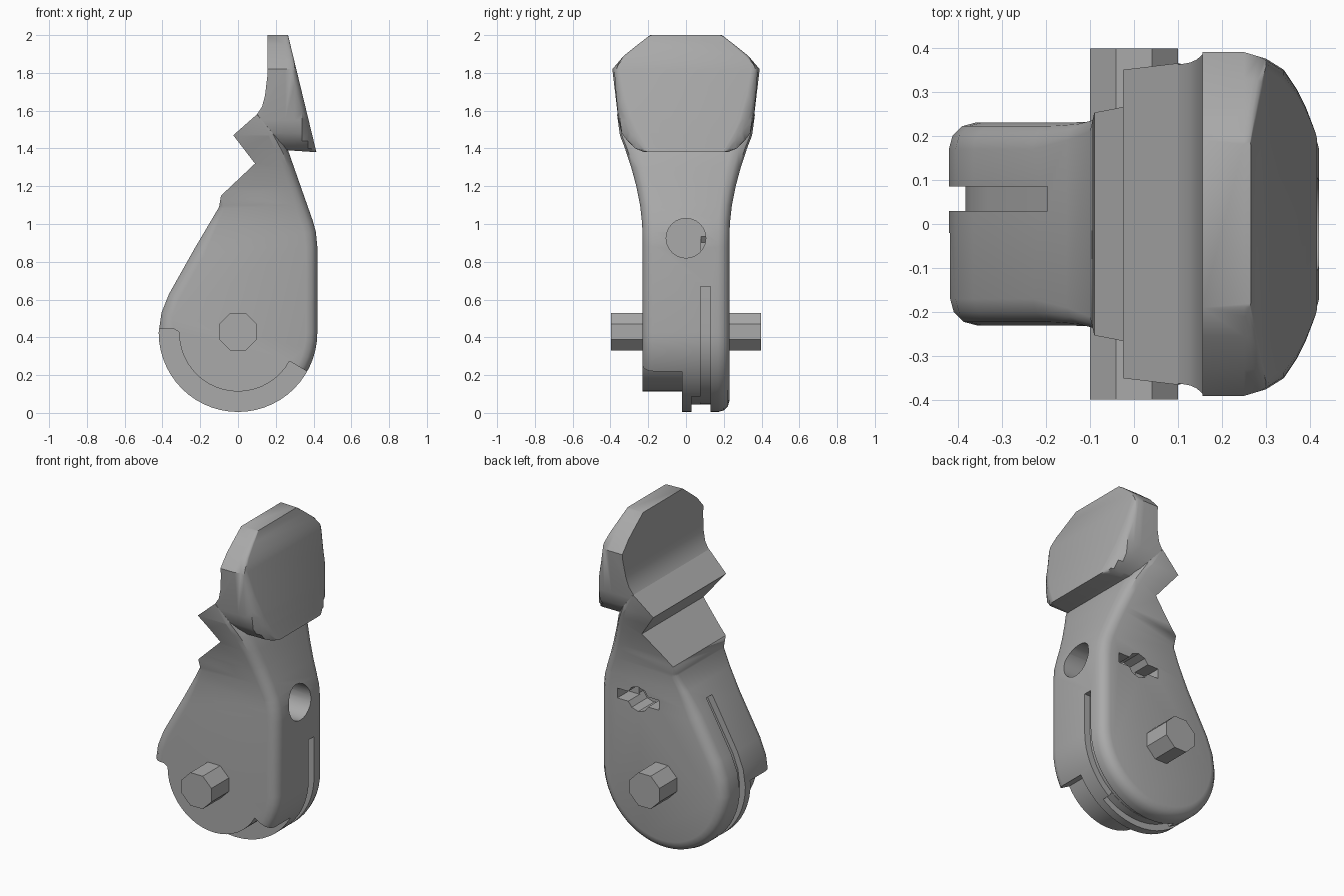
import bpy, bmesh
from math import sin, cos, pi, radians
from mathutils import Vector

if "Cube" in bpy.data.objects:
    bpy.data.objects.remove(bpy.data.objects["Cube"])

steel = bpy.data.materials.new("plain grey steel")
steel.use_nodes = True
GREY = (0.40, 0.40, 0.40, 1)
steel.diffuse_color = GREY
steel.node_tree.nodes["Principled BSDF"].inputs["Base Color"].default_value = GREY

PIVOT = Vector((0, 0.425))


def arc(radius, start, end, steps=16):
    """Points on a circle about the pivot, angles in degrees."""
    angles = [radians(start + (end - start) * i / steps) for i in range(steps + 1)]
    return [(radius * cos(a), PIVOT.y + radius * sin(a)) for a in angles]


def lerp(table, v):
    """Piecewise linear lookup."""
    for (a, fa), (b, fb) in zip(table, table[1:]):
        if v <= b:
            return fa + (fb - fa) * max(0, (v - a) / (b - a))
    return table[-1][1]


def finish(name, bm):
    bmesh.ops.remove_doubles(bm, verts=bm.verts, dist=0.0005)
    bmesh.ops.recalc_face_normals(bm, faces=bm.faces)
    mesh = bpy.data.meshes.new(name)
    bm.to_mesh(mesh)
    bm.free()
    mesh.materials.append(steel)
    obj = bpy.data.objects.new(name, mesh)
    bpy.context.collection.objects.link(obj)
    return obj


def slab(name, outline, y0, y1):
    """Plain prism of an x-z outline."""
    bm = bmesh.new()
    face = bm.faces.new([bm.verts.new((x, y0, z)) for x, z in outline])
    new = bmesh.ops.extrude_face_region(bm, geom=[face])["geom"]
    bmesh.ops.translate(bm, vec=(0, y1 - y0, 0),
                        verts=[v for v in new if isinstance(v, bmesh.types.BMVert)])
    return finish(name, bm)


def rounded_slab(name, outline, half, width, xs, zs):
    """Prism with a rounded rim (radius per point), then widened by width(x, z)."""
    bm = bmesh.new()
    pts = [Vector(p[:2]) for p in outline]
    count = len(pts)
    area = sum(pts[i - 1].cross(pts[i]) for i in range(count))
    turn = 1 if area > 0 else -1
    inward = []
    for i in range(count):
        d = (pts[i] - pts[i - 1]).normalized() + (pts[(i + 1) % count] - pts[i]).normalized()
        inward.append(Vector((-d.y, d.x)).normalized() * turn)
    levels = [(s, a) for s, seq in ((-1, (90, 60, 30, 0)), (1, (0, 30, 60, 90)))
              for a in map(radians, seq)]
    rings = []
    for side, a in levels:
        ring = []
        for p, n, (_, _, r) in zip(pts, inward, outline):
            q = p + n * r * (1 - cos(a))
            ring.append(bm.verts.new((q.x, side * (half - r + r * sin(a)), q.y)))
        rings.append(ring)
    for lo, hi in zip(rings, rings[1:]):
        for i in range(count):
            bm.faces.new((lo[i - 1], lo[i], hi[i], hi[i - 1]))
    bm.faces.new(rings[0])
    bm.faces.new(rings[-1])
    bmesh.ops.remove_doubles(bm, verts=bm.verts, dist=0.0005)
    cuts = [((x, 0, 0), (1, 0, 0)) for x in xs] + [((0, 0, z), (0, 0, 1)) for z in zs]
    for co, no in cuts:
        bmesh.ops.bisect_plane(bm, geom=bm.verts[:] + bm.edges[:] + bm.faces[:],
                               plane_co=co, plane_no=no, dist=0.0001)
    for v in bm.verts:
        v.co.y *= width(v.co.x, v.co.z) / half
    return finish(name, bm)


def cut(obj, cutter):
    cutter.hide_render = True
    mod = obj.modifiers.new("cut", "BOOLEAN")
    mod.operation = "DIFFERENCE"
    mod.solver = "EXACT"
    mod.object = cutter
    bpy.context.view_layer.objects.active = obj
    bpy.ops.object.modifier_apply(modifier=mod.name)
    bpy.data.objects.remove(cutter)


def cylinder(name, radius, length, loc, rot, sides):
    bpy.ops.mesh.primitive_cylinder_add(vertices=sides, radius=radius, depth=length,
                                        location=loc, rotation=rot)
    obj = bpy.context.object
    obj.name = name
    obj.data.materials.append(steel)
    return obj


# Body: round foot, sloping sides, flared neck with a notch
R = 0.06
body_outline = [(0.2, 1.5, 0.05), (0.265, 1.39, R), (0.335, 1.19, R), (0.395, 1.02, R),
                (0.412, 0.96, R), (0.42, 0.88, R)]
body_outline += [(x, z, R) for x, z in arc(0.42, 0, -180, 28)]
body_outline += [(-0.405, 0.53, R), (-0.365, 0.63, R), (-0.23, 0.87, R), (-0.1, 1.09, 0.03),
                 (-0.09, 1.15, 0), (0.09, 1.32, 0), (-0.025, 1.47, 0), (0.1, 1.58, 0)]
flare = [(0.9, 0.23), (1.0, 0.232), (1.1, 0.243), (1.2, 0.263), (1.3, 0.29),
         (1.4, 0.323), (1.47, 0.35), (1.58, 0.365)]
body = rounded_slab("hammer_body", body_outline, 0.23, lambda x, z: lerp(flare, z),
                    [], [z for z, _ in flare[:-1]])

# Step cut around the foot on the front half
cut(body, slab("step_cutter",
               [(-0.6, 0.445), (-0.34, 0.445), (-0.315, 0.43)] + arc(0.312, 180, 331, 20)
               + [(0.365, 0.22), (0.6, 0.09), (0.6, -0.2), (-0.6, -0.2)], -0.5, -0.02))

# Shallow groove that shifts sideways under the foot
cut(body, slab("groove_cutter_left_edge",
               [(-0.2, 0.93), (-0.165, 0.905), (-0.335, 0.61), (-0.37, 0.52)]
               + arc(0.382, 180, 306) + arc(0.7, 306, 180) + [(-0.6, 0.8)], 0.03, 0.085))
cut(body, slab("groove_cutter_right_edge",
               [(0.6, 0.67), (0.38, 0.67)] + arc(0.38, 0, -115) + arc(0.7, -115, 0),
               0.078, 0.13))

# Bore in the edge and keyhole opening in the rear face
cut(body, cylinder("bore_cutter", 0.105, 0.5, (0.36, 0, 0.925), (0, pi / 2, 0), 24))
cut(body, cylinder("opening_cutter", 0.075, 0.3, (0.16, 0.23, 0.88), (pi / 2, 0, 0), 10))
cut(body, slab("opening_slot_cutter",
               [(0.02, 0.85), (0.3, 0.85), (0.3, 0.91), (0.02, 0.91)], 0.12, 0.4))

# Thumb spur
spur_outline = [(0.155, 2, 0), (0.265, 2, 0.02), (0.34, 1.69, 0.03), (0.415, 1.38, 0.01),
                (0.265, 1.39, 0), (0.15, 1.46, 0), (0.1, 1.58, 0), (0.127, 1.62, 0),
                (0.143, 1.68, 0), (0.155, 1.78, 0)]
by_height = [(1.38, 0.22), (1.4, 0.27), (1.44, 0.31), (1.48, 0.34), (1.55, 0.358),
             (1.82, 0.39), (1.89, 0.33), (1.95, 0.255), (2.0, 0.19)]
by_depth = [(0.25, 0.39), (0.3, 0.375), (0.34, 0.35), (0.37, 0.305), (0.39, 0.265),
            (0.415, 0.2)]
spur = rounded_slab("thumb_spur", spur_outline, 0.39,
                    lambda x, z: min(lerp(by_height, z), lerp(by_depth, x)),
                    [x for x, _ in by_depth[:-1]], [z for z, _ in by_height[1:-1]])

# Pivot pin
pin = cylinder("pivot_pin", 0.108, 0.796, (0, 0, 0.43), (pi / 2, pi / 8, 0), 8)

for obj in (body, spur, pin):
    bpy.ops.object.select_all(action="DESELECT")
    obj.select_set(True)
    bpy.context.view_layer.objects.active = obj
    bpy.ops.object.shade_smooth_by_angle(angle=radians(35))
